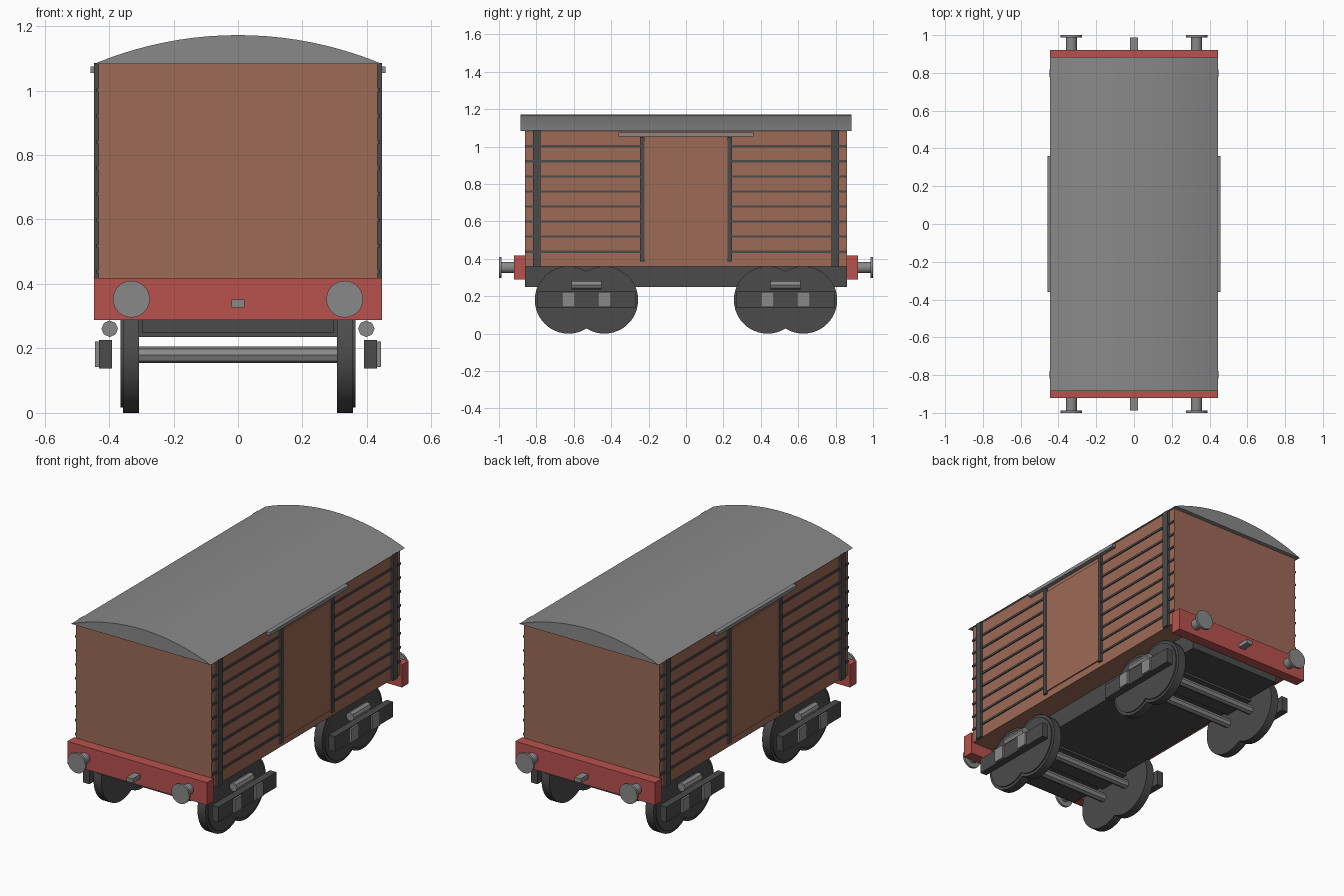
import bpy
import math

default = bpy.data.objects.get("Cube")
if default:
    bpy.data.objects.remove(default, do_unlink=True)


def material(name, r, g, b):
    m = bpy.data.materials.new(name)
    m.use_nodes = True
    m.diffuse_color = (r, g, b, 1)
    m.node_tree.nodes["Principled BSDF"].inputs["Base Color"].default_value = (r, g, b, 1)
    return m


BROWN = material("brown_wood", 0.34, 0.145, 0.095)
RED = material("red_paint", 0.48, 0.085, 0.075)
GREY = material("grey_metal", 0.25, 0.25, 0.25)
DARK = material("dark_iron", 0.07, 0.07, 0.07)


def finish(obj, name, mat, smooth=False):
    obj.name = obj.data.name = name
    obj.data.materials.append(mat)
    if smooth:
        bpy.ops.object.shade_smooth_by_angle(angle=math.radians(35))
    return obj


def box(name, mat, x, y, z):
    """Box from its (low, high) range on each axis."""
    spans = (x, y, z)
    bpy.ops.mesh.primitive_cube_add(size=1, location=[(a + b) / 2 for a, b in spans])
    obj = bpy.context.object
    obj.scale = [abs(b - a) for a, b in spans]
    bpy.ops.object.transform_apply(location=False, rotation=False, scale=True)
    return finish(obj, name, mat)


def rod(name, mat, centre, radius, length, axis, sides=32):
    """Cylinder lying along x or y."""
    turn = (0, math.pi / 2, 0) if axis == "x" else (math.pi / 2, 0, 0)
    bpy.ops.mesh.primitive_cylinder_add(vertices=sides, radius=radius, depth=length,
                                        location=centre, rotation=turn)
    return finish(bpy.context.object, name, mat, sides > 8)


def span(sign, a, b):
    return tuple(sorted((sign * a, sign * b)))


def label(base, sx, sy=0):
    return base + {1: "_left", -1: "_right", 0: ""}[sx] + {1: "_back", -1: "_front", 0: ""}[sy]


# Body and underframe
box("body", BROWN, (-0.433, 0.433), (-0.86, 0.86), (0.358, 1.085))
box("underframe", DARK, (-0.298, 0.298), (-0.86, 0.86), (0.248, 0.36))

# Arched roof, extruded along the wagon
half, rise, base, end, steps = 0.446, 0.089, 1.083, 0.885, 20
radius = (half ** 2 + rise ** 2) / (2 * rise)
sweep = math.asin(half / radius)
arc = []
for i in range(steps + 1):
    a = sweep * (2 * i / steps - 1)
    arc.append((radius * math.sin(a), base + rise - radius * (1 - math.cos(a))))
n = len(arc)
verts = [(x, y, z) for y in (-end, end) for x, z in arc]
faces = [(i, (i + 1) % n, n + (i + 1) % n, n + i) for i in range(n)]
faces += [tuple(reversed(range(n))), tuple(range(n, 2 * n))]
mesh = bpy.data.meshes.new("roof")
mesh.from_pydata(verts, [], [tuple(reversed(f)) for f in faces])
roof = bpy.data.objects.new("roof", mesh)
bpy.context.collection.objects.link(roof)
bpy.ops.object.select_all(action="DESELECT")
bpy.context.view_layer.objects.active = roof
roof.select_set(True)
finish(roof, "roof", GREY, True)

# Sides: door, rail, posts and plank seams
for sx in (1, -1):
    box(label("door", sx), BROWN, span(sx, 0.43, 0.44), (-0.225, 0.225), (0.40, 1.03))
    box(label("door_rail", sx), GREY, span(sx, 0.43, 0.457), (-0.36, 0.36), (1.054, 1.074))
    for sy in (1, -1):
        box(label("corner_post", sx, sy), DARK, span(sx, 0.43, 0.447),
            span(sy, 0.777, 0.818), (0.356, 1.085))
        box(label("door_post", sx, sy), DARK, span(sx, 0.43, 0.446),
            span(sy, 0.222, 0.245), (0.385, 1.05))
        for i in range(8):
            z = 0.438 + i * 0.0805
            box(label("plank_seam", sx, sy), DARK, span(sx, 0.43, 0.439),
                span(sy, 0.24, 0.86), (z - 0.006, z + 0.006))

# Ends: beam, coupling and buffers
for sy in (1, -1):
    box(label("buffer_beam", 0, sy), RED, (-0.446, 0.446), span(sy, 0.858, 0.92), (0.288, 0.418))
    box(label("coupling", 0, sy), GREY, (-0.02, 0.02), span(sy, 0.91, 0.988), (0.327, 0.352))
    for sx in (1, -1):
        x = sx * 0.331
        rod(label("buffer_shaft", sx, sy), GREY, (x, sy * 0.95, 0.353), 0.03, 0.08, "y", 16)
        rod(label("buffer_head", sx, sy), GREY, (x, sy * 0.9935, 0.353), 0.057, 0.013, "y")

# Bogies
for sy in (1, -1):
    mid = sy * 0.532
    box(label("bogie_bolster", 0, sy), DARK, (-0.308, 0.308), (mid - 0.1, mid + 0.1), (0.235, 0.30))
    for sx in (1, -1):
        box(label("bogie_side_bar", sx, sy), DARK, span(sx, 0.391, 0.432),
            (mid - 0.265, mid + 0.265), (0.138, 0.226))
        rod(label("spring", sx, sy), GREY, (sx * 0.398, mid, 0.261), 0.0255, 0.16, "y", 8)
    for offset in (-0.096, 0.096):
        y = mid + offset
        rod(label("axle", 0, sy), GREY, (0, y, 0.18), 0.026, 0.63, "x", 8)
        for sx in (1, -1):
            rod(label("wheel", sx, sy), DARK, (sx * 0.332, y, 0.18), 0.18, 0.05, "x", 48)
            rod(label("wheel_disc", sx, sy), DARK, (sx * 0.36, y, 0.18), 0.163, 0.008, "x", 48)
            box(label("axle_box", sx, sy), GREY, span(sx, 0.42, 0.443),
                (y - 0.034, y + 0.034), (0.143, 0.222))
